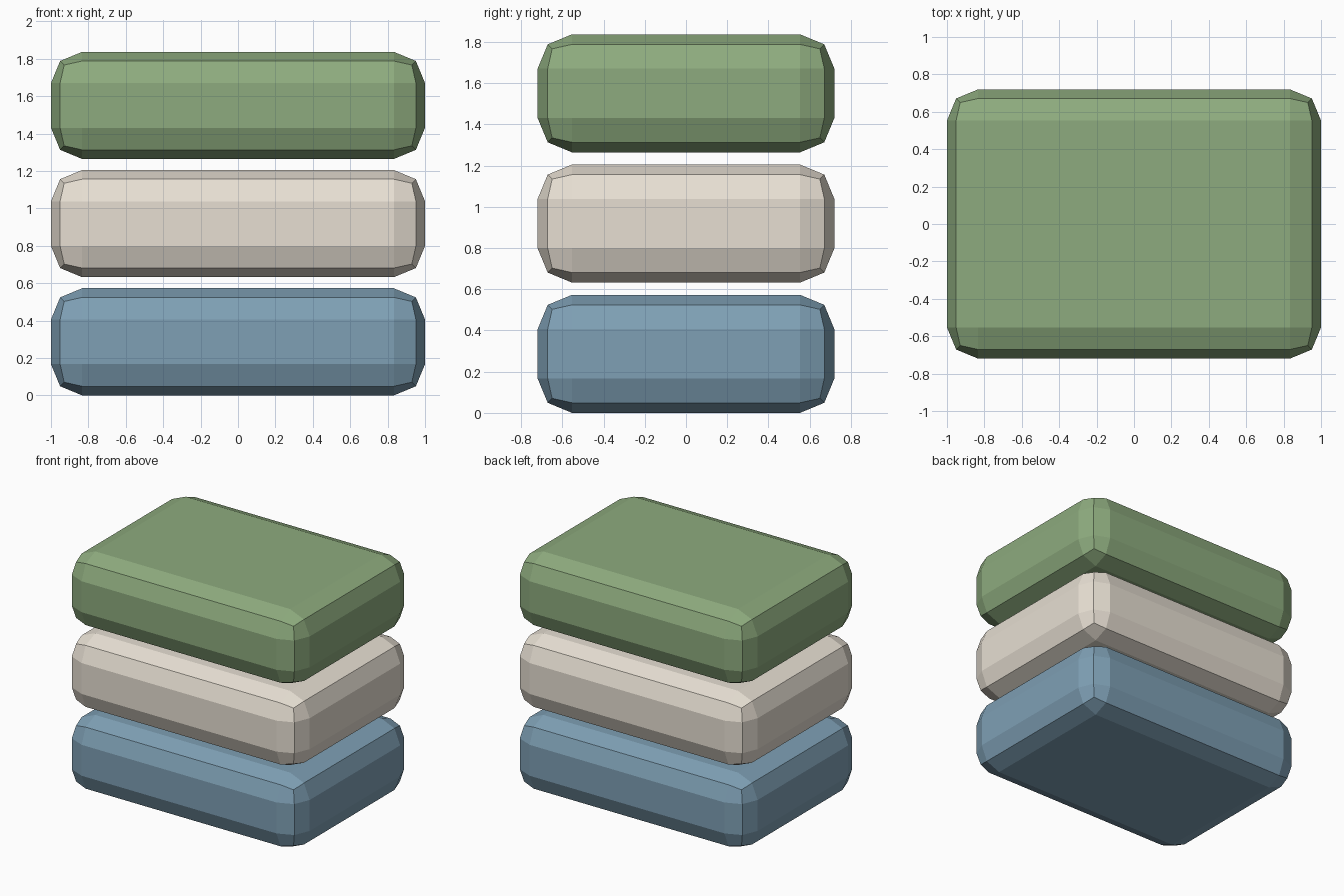
import bpy

if "Cube" in bpy.data.objects:
    bpy.data.objects.remove(bpy.data.objects["Cube"])

SIZE = (2.0, 1.44, 0.573)   # one cushion
STEP = 0.632                # vertical spacing, leaves a small gap
BEVEL = 0.167


def cushion(name, level, colour):
    # Box with two-segment rounded edges
    z = SIZE[2] / 2 + level * STEP
    bpy.ops.mesh.primitive_cube_add(size=1, location=(0, 0, z))
    ob = bpy.context.object
    ob.name = name
    ob.scale = SIZE
    bpy.ops.object.transform_apply(location=False, rotation=False, scale=True)
    mod = ob.modifiers.new("rounded_edges", 'BEVEL')
    mod.width = BEVEL
    mod.segments = 2
    mat = bpy.data.materials.new(name + "_colour")
    mat.diffuse_color = (*colour, 1)
    mat.use_nodes = True
    mat.node_tree.nodes["Principled BSDF"].inputs["Base Color"].default_value = mat.diffuse_color
    ob.data.materials.append(mat)


# Stack from bottom to top
cushion("bottom_block", 0, (0.21, 0.35, 0.46))
cushion("middle_block", 1, (0.80, 0.74, 0.65))
cushion("top_block", 2, (0.27, 0.41, 0.21))
